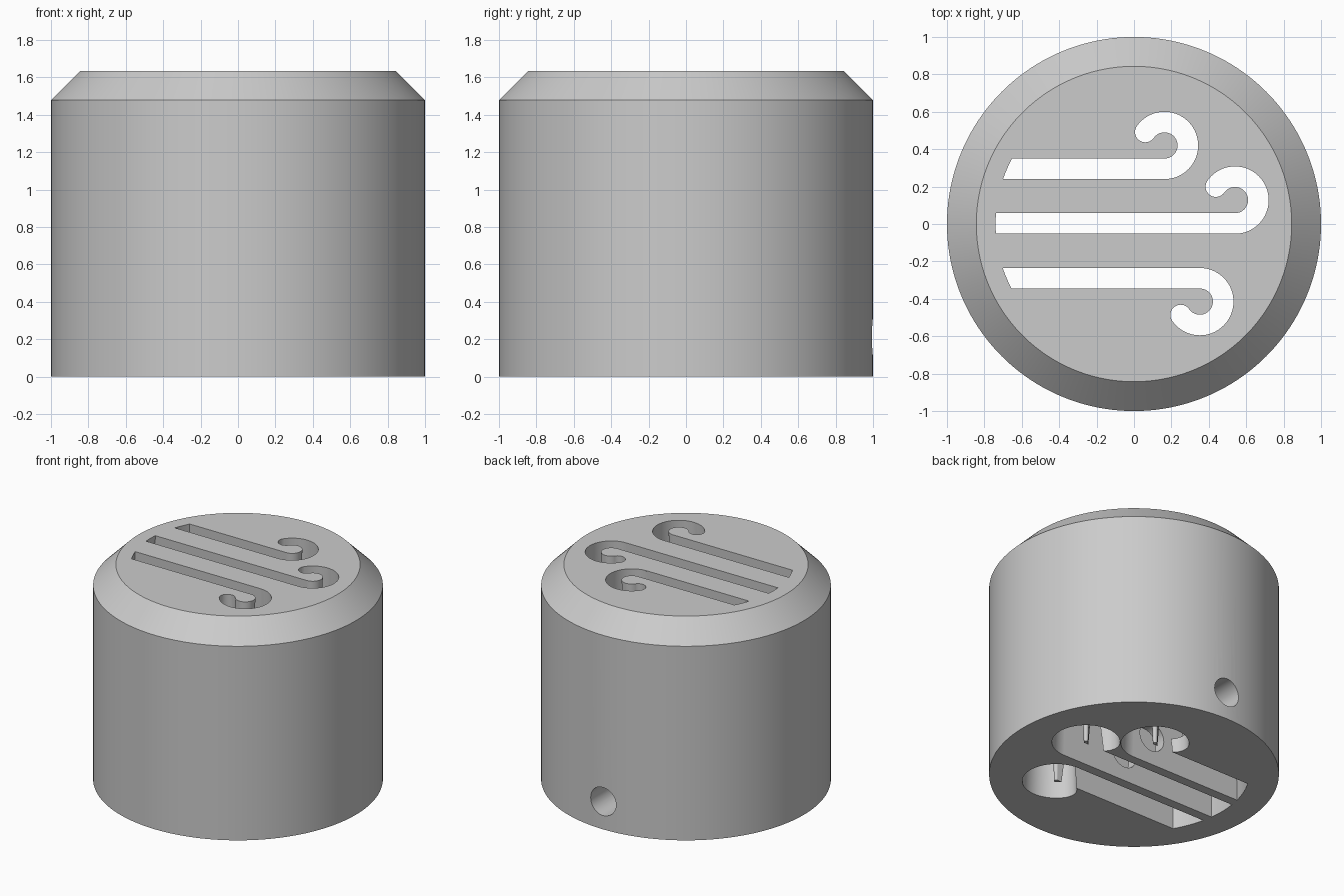
import bpy, bmesh, math
from mathutils import Matrix

cube = bpy.data.objects.get("Cube")
if cube:
    bpy.data.objects.remove(cube, do_unlink=True)

HEIGHT = 1.635    # full height
DRAFT = 0.055     # how much the slots widen towards the base
HALF = 0.055      # half width of a slot at the top
CURL = 0.125      # centreline radius of a curl
END = 0.74        # radius of the arc that clips the straight ends

grey = bpy.data.materials.new("light grey")
grey.use_nodes = True
grey.diffuse_color = (0.6, 0.6, 0.6, 1)
grey.node_tree.nodes["Principled BSDF"].inputs["Base Color"].default_value = (0.6, 0.6, 0.6, 1)


def make_object(name, bm):
    bmesh.ops.recalc_face_normals(bm, faces=bm.faces[:])
    mesh = bpy.data.meshes.new(name)
    bm.to_mesh(mesh)
    bm.free()
    mesh.materials.append(grey)
    obj = bpy.data.objects.new(name, mesh)
    bpy.context.collection.objects.link(obj)
    return obj


def loft(name, rings):
    """Closed solid through a stack of matching rings of 3D points."""
    bm = bmesh.new()
    rows = [[bm.verts.new(p) for p in ring] for ring in rings]
    for a, b in zip(rows, rows[1:]):
        for i in range(len(a)):
            j = (i + 1) % len(a)
            bm.faces.new((a[i], a[j], b[j], b[i]))
    bm.faces.new(rows[0][::-1])
    bm.faces.new(rows[-1])
    return make_object(name, bm)


def arc(cx, cy, r, start, end, n):
    step = (end - start) / n
    return [(cx + r * math.cos(start + step * i), cy + r * math.sin(start + step * i))
            for i in range(n + 1)]


def drafted(name, outline):
    """Cutter whose outline(d) grows by d towards the base."""
    rings = []
    for z in (-0.03, HEIGHT + 0.03):
        d = DRAFT * (1 - z / HEIGHT)
        rings.append([(x, y, z) for x, y in outline(d)])
    return loft(name, rings)


def circle(r, z, n=160):
    return [(x, y, z) for x, y in arc(0, 0, r, 0, 2 * math.pi, n)[:-1]]


def slot_cutters(cx, cy, side):
    """Straight bar, curl and rounded tip; side=-1 mirrors the curl downwards."""
    mid = cy - side * CURL
    tip = math.radians(145)

    def bar(d):
        w, r = HALF + d, END + d
        ys = [mid - w + 2 * w * i / 8 for i in range(9)]
        left = [(-math.sqrt(r * r - y * y), y) for y in ys]
        return left + [(cx + 0.004, mid + w), (cx + 0.004, mid - w)]

    def curl(d):
        start = math.radians(-94)
        outer = arc(0, 0, CURL + HALF + d, start, tip, 48)
        inner = arc(0, 0, CURL - HALF - d, tip, start, 48)
        return [(cx + x, cy + side * y) for x, y in outer + inner]

    def cap(d):
        x, y = CURL * math.cos(tip), CURL * math.sin(tip)
        return arc(cx + x, cy + side * y, HALF + d, 0, 2 * math.pi, 40)[:-1]

    return [drafted("slot_cutter", f) for f in (bar, curl, cap)]


# Round body with a chamfered top rim
body = loft("body", [circle(1, 0), circle(1, 1.478), circle(0.843, HEIGHT)])

# Three curled slots running right through the body
cutters = []
for cx, cy, side in ((0.163, 0.42, 1), (0.54, 0.128, 1), (0.352, -0.415, -1)):
    cutters += slot_cutters(cx, cy, side)

# Round cable hole from the back, crossing the slots
bm = bmesh.new()
bmesh.ops.create_cone(bm, cap_ends=True, segments=48, radius1=0.107, radius2=0.107, depth=1.35,
                      matrix=Matrix.Translation((0, 0.425, 0.212)) @ Matrix.Rotation(math.pi / 2, 4, 'X'))
cutters.append(make_object("cable_hole_cutter", bm))

# Cut everything out of the body
bpy.context.view_layer.objects.active = body
for cutter in cutters:
    cutter.hide_render = True
    mod = body.modifiers.new("cut", 'BOOLEAN')
    mod.operation = 'DIFFERENCE'
    mod.solver = 'EXACT'
    mod.object = cutter
    bpy.ops.object.modifier_apply(modifier=mod.name)
    bpy.data.objects.remove(cutter, do_unlink=True)

# Smooth round walls, crisp rims
bpy.ops.object.select_all(action='DESELECT')
body.select_set(True)
bpy.ops.object.shade_smooth_by_angle(angle=math.radians(30))
